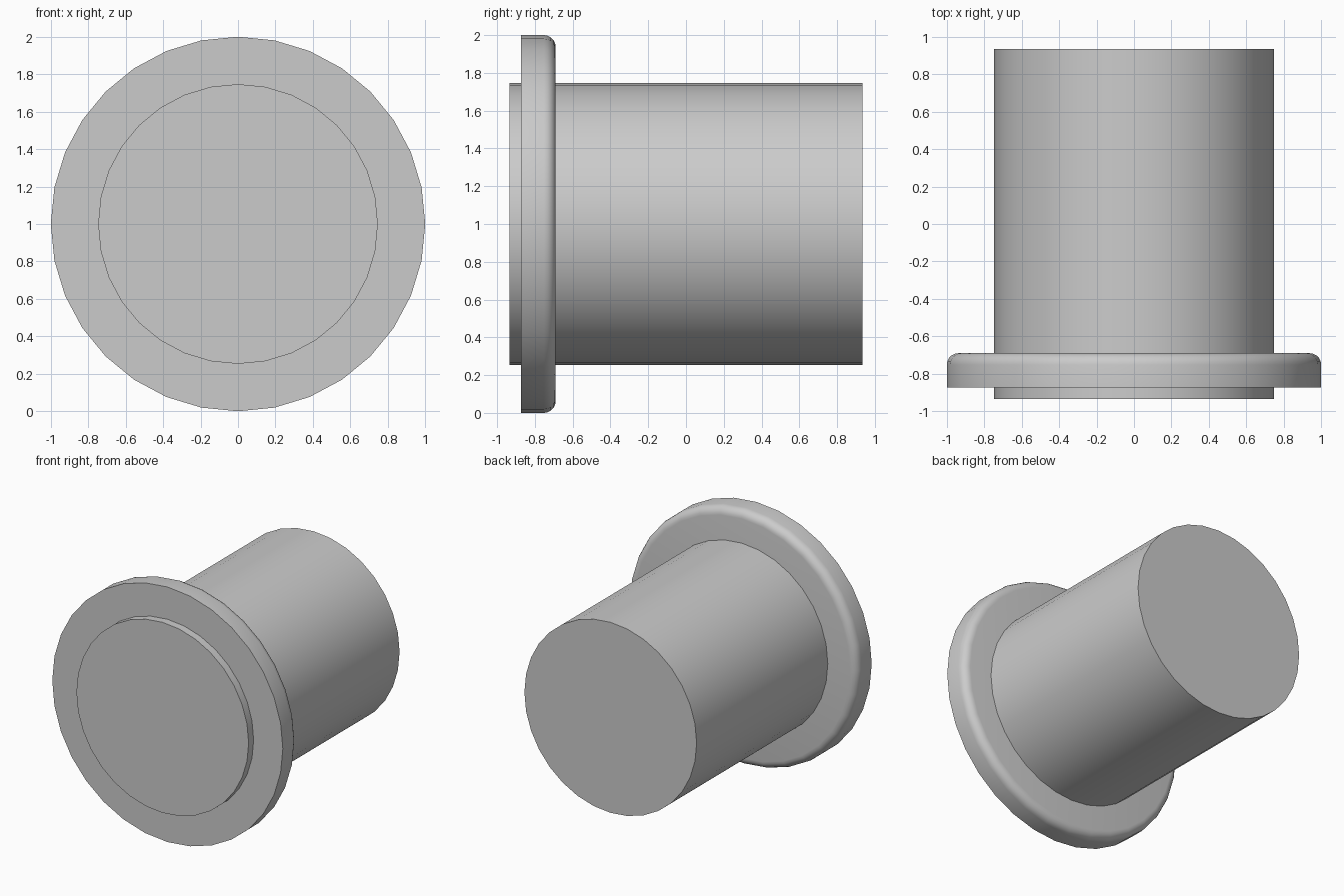
import bpy, bmesh, math

if "Cube" in bpy.data.objects:
    bpy.data.objects.remove(bpy.data.objects["Cube"], do_unlink=True)

SIDES = 32

# One plain grey for the whole model
grey = bpy.data.materials.new("plain grey")
grey.use_nodes = True
colour = (0.6, 0.6, 0.6, 1)
grey.diffuse_color = colour
grey.node_tree.nodes["Principled BSDF"].inputs["Base Color"].default_value = colour


def lathe(name, profile):
    """Spin (radius, y) points around the horizontal axis and cap both ends."""
    bm = bmesh.new()
    rings = []
    for r, y in profile:
        angles = [2 * math.pi * i / SIDES for i in range(SIDES)]
        rings.append([bm.verts.new((r * math.sin(a), y, 1 + r * math.cos(a))) for a in angles])
    for a, b in zip(rings, rings[1:]):
        for i in range(SIDES):
            j = (i + 1) % SIDES
            bm.faces.new((a[i], a[j], b[j], b[i]))
    bm.faces.new(rings[0])
    bm.faces.new(rings[-1])
    bmesh.ops.recalc_face_normals(bm, faces=bm.faces)
    mesh = bpy.data.meshes.new(name)
    bm.to_mesh(mesh)
    bm.free()
    mesh.materials.append(grey)
    obj = bpy.data.objects.new(name, mesh)
    bpy.context.collection.objects.link(obj)
    bpy.ops.object.select_all(action="DESELECT")
    obj.select_set(True)
    bpy.context.view_layer.objects.active = obj
    bpy.ops.object.shade_smooth_by_angle(angle=math.radians(35))
    return obj


# Solid barrel running the full depth
lathe("barrel", [(0.747, -0.935), (0.747, 0.935)])

# Flange with a sharp front edge and a rounded back edge
ROUND, STEPS = 0.062, 5
back_edge = [(1 - ROUND + ROUND * math.cos(t), -0.69 - ROUND + ROUND * math.sin(t))
             for t in (math.pi / 2 * k / STEPS for k in range(STEPS + 1))]
lathe("flange", [(1, -0.873)] + back_edge)
